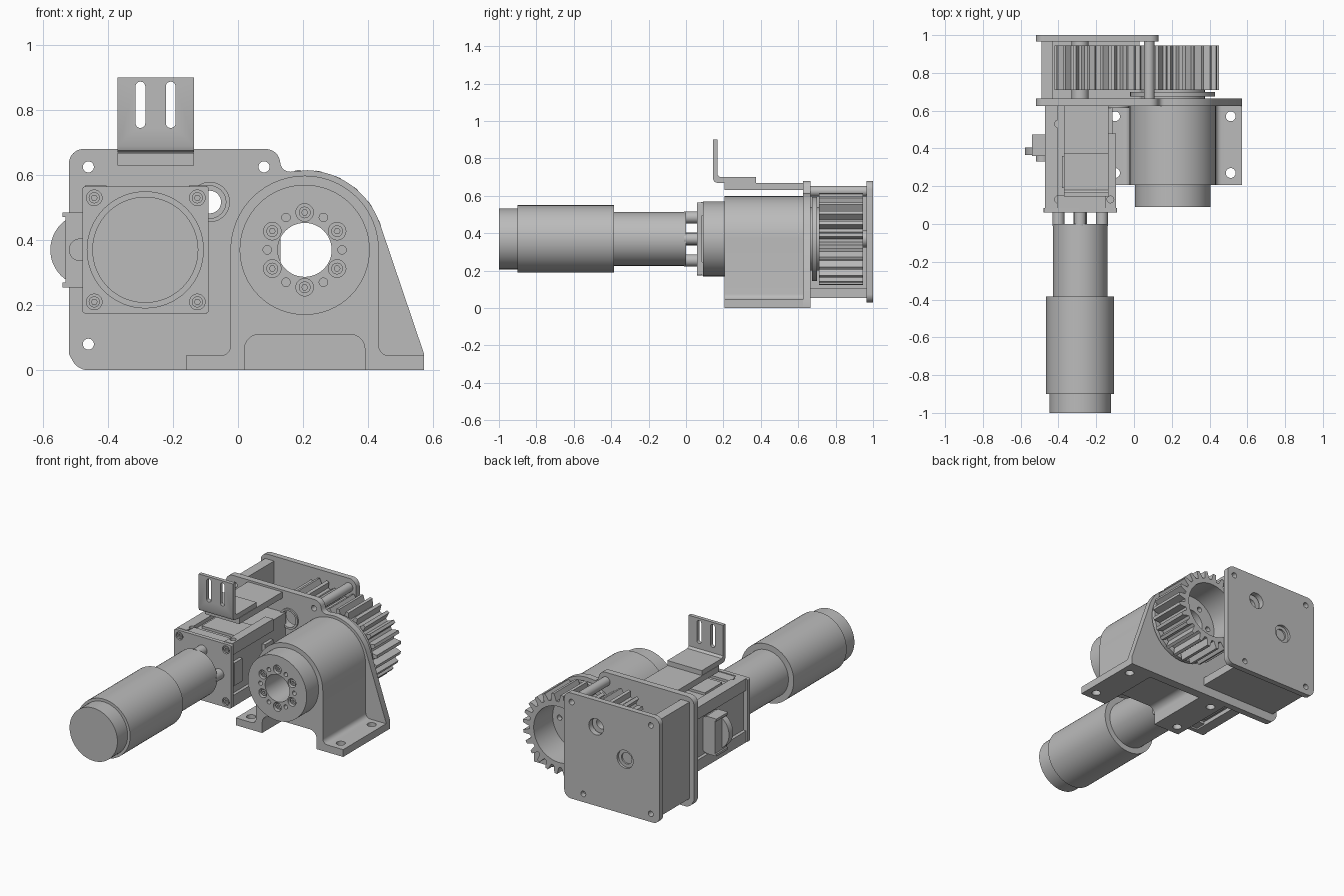
import bpy, bmesh
from math import cos, sin, pi, radians

cube = bpy.data.objects.get("Cube")
if cube:
    bpy.data.objects.remove(cube)

grey = bpy.data.materials.new("machine grey")
grey.use_nodes = True
grey.diffuse_color = (0.5, 0.5, 0.5, 1)
grey.node_tree.nodes["Principled BSDF"].inputs["Base Color"].default_value = (0.5, 0.5, 0.5, 1)

MOTOR, IDLER, OUTPUT = (-0.285, 0.37), (-0.087, 0.517), (0.205, 0.37)
POSTS = [(-0.46, 0.625), (0.08, 0.625), (-0.46, 0.08), (0.0, 0.08)]


def prism(name, pts, a, b, axis="y"):
    """Extrude a flat outline from a to b along the given axis."""
    place = {"x": lambda u, v, t: (t, u, v),
             "y": lambda u, v, t: (u, t, v),
             "z": lambda u, v, t: (u, v, t)}[axis]
    bm = bmesh.new()
    face = bm.faces.new([bm.verts.new(place(u, v, a)) for u, v in pts])
    ext = bmesh.ops.extrude_face_region(bm, geom=[face])
    for v in [g for g in ext["geom"] if isinstance(g, bmesh.types.BMVert)]:
        v.co["xyz".index(axis)] = b
    bmesh.ops.recalc_face_normals(bm, faces=bm.faces)
    mesh = bpy.data.meshes.new(name)
    bm.to_mesh(mesh)
    bm.free()
    mesh.materials.append(grey)
    ob = bpy.data.objects.new(name, mesh)
    bpy.context.collection.objects.link(ob)
    return ob


def arc(c, r, start, end, n=8):
    steps = [radians(start + (end - start) * i / n) for i in range(n + 1)]
    return [(c[0] + r * cos(t), c[1] + r * sin(t)) for t in steps]


def circle(c, r, n=48):
    return arc(c, r, 0, 360, n)[:-1]


def rect(u0, v0, u1, v1, r=0.0):
    if not r:
        return [(u0, v0), (u1, v0), (u1, v1), (u0, v1)]
    return (arc((u1 - r, v0 + r), r, -90, 0) + arc((u1 - r, v1 - r), r, 0, 90)
            + arc((u0 + r, v1 - r), r, 90, 180) + arc((u0 + r, v0 + r), r, 180, 270))


def boolean(ob, tools, mode="DIFFERENCE"):
    """Apply each tool to the part and throw the tool away."""
    for tool in tools:
        mod = ob.modifiers.new("cut", "BOOLEAN")
        mod.object, mod.operation, mod.solver = tool, mode, "EXACT"
        bpy.context.view_layer.update()
        result = ob.evaluated_get(bpy.context.evaluated_depsgraph_get())
        mesh = bpy.data.meshes.new_from_object(result)
        ob.modifiers.clear()
        ob.data = mesh
        bpy.data.objects.remove(tool)


def hole(c, r, a, b, axis="y", n=24):
    return prism("cutter", circle(c, r, n), a, b, axis)


def gear(name, c, teeth, root, tip, a, b, turn=0.0):
    pts = []
    for i in range(teeth):
        for frac, r in ((-0.34, root), (-0.14, tip), (0.14, tip), (0.34, root)):
            t = turn + 2 * pi * (i + frac) / teeth
            pts.append((c[0] + r * cos(t), c[1] + r * sin(t)))
    return prism(name, pts, a, b)


# Upright mounting plate, rounded on the left and sloping down on the right
outline = (arc((-0.46, 0.055), 0.055, 270, 210) + [(-0.52, 0.05)]
           + arc((-0.475, 0.635), 0.045, 180, 90) + arc((0.085, 0.635), 0.045, 90, 20)
           + arc((0.16, 0.64), 0.03, 200, 270, 4) + arc(OUTPUT, 0.245, 88, 18.5, 20)
           + [(0.572, 0.05), (0.572, 0)])
plate = prism("mounting_plate", outline, 0.625, 0.665)
boolean(plate, [hole(p, 0.017, 0.5, 0.8) for p in POSTS[:3]]
        + [hole(IDLER, 0.05, 0.5, 0.8), hole(OUTPUT, 0.083, 0.5, 0.8, n=48)])
idler_rim = prism("idler_bearing_rim", circle(IDLER, 0.062), 0.615, 0.63)
boolean(idler_rim, [hole(IDLER, 0.05, 0.5, 0.8)])

# Arched bearing housing with foot flanges and an open underside
arch = prism("bearing_housing", arc(OUTPUT, 0.228, 0, 180, 40)
             + arc((-0.053, 0.075), 0.03, 0, -90, 5) + [(-0.16, 0.045), (-0.16, 0), (0.572, 0), (0.572, 0.045)]
             + arc((0.463, 0.075), 0.03, 270, 180, 5), 0.207, 0.627)
tunnel = [(0.02, -0.1), (0.39, -0.1)] + arc((0.345, 0.065), 0.045, 0, 90) + arc((0.065, 0.065), 0.045, 90, 180)
boolean(arch, [prism("cutter", tunnel, 0.1, 0.61), hole(OUTPUT, 0.083, 0, 0.8, n=48)]
        + [hole((x, y), 0.026, -0.1, 0.3, "z") for x in (-0.1, 0.512) for y in (0.27, 0.57)])

# Output hub with its ring of screw holes
hub = prism("output_hub", circle(OUTPUT, 0.2, 64), 0.09, 0.22)
cutters = [hole(OUTPUT, 0.083, 0, 0.8, n=48)]
for i in range(12):
    spot = arc(OUTPUT, 0.115, i * 30, 360)[0]
    cutters.append(hole(spot, 0.027 if i % 2 else 0.013, 0, 0.12 if i % 2 else 0.18, n=20))
    if i % 2:
        screw = prism("hub_screw", circle(spot, 0.018, 20), 0.1, 0.13)
        boolean(screw, [hole(spot, 0.009, 0, 0.115, n=6)])
boolean(hub, cutters)
shoulder = prism("hub_rear_shoulder", circle(OUTPUT, 0.225, 64), 0.675, 0.7)
boolean(shoulder, [hole(OUTPUT, 0.083, 0, 0.8, n=48)])
spigot = prism("hub_rear_spigot", circle(OUTPUT, 0.17), 0.66, 0.715)
boolean(spigot, [hole(OUTPUT, 0.083, 0, 0.8, n=48)])

# Gear train
big = gear("output_gear", OUTPUT, 24, 0.202, 0.246, 0.71, 0.945, radians(5))
boolean(big, [hole(OUTPUT, 0.172, 0.76, 1, n=64), hole(OUTPUT, 0.083, 0.6, 1, n=48)]
        + [hole(arc(OUTPUT, 0.125, i * 60, 360)[0], 0.016, 0.73, 0.9, n=16) for i in range(6)])
small = gear("idler_gear", IDLER, 12, 0.09, 0.124, 0.71, 0.945, radians(12))
boolean(small, [hole(IDLER, 0.035, 0.6, 1)])
gear("motor_pinion", MOTOR, 14, 0.1, 0.136, 0.71, 0.945)
prism("pinion_shaft", circle(MOTOR, 0.045), 0.6, 0.975)

# Rear cover, its bent side walls and the free corner post
cover = prism("rear_cover", rect(-0.52, 0.03, 0.13, 0.68, 0.045), 0.965, 1.0)
wall = prism("cover_wall", [(-0.49, 0.055), (0.03, 0.055), (0.03, 0.105), (-0.43, 0.105),
                            (-0.43, 0.65), (-0.49, 0.65)], 0.66, 0.97)
post = prism("corner_post", circle(POSTS[1], 0.028), 0.66, 0.97)
boolean(cover, [hole(p, 0.017, 0.9, 1.1) for p in POSTS]
        + [hole(IDLER, 0.05, 0.9, 1.1), hole(MOTOR, 0.055, 0.985, 1.1), hole(MOTOR, 0.035, 0.9, 1.1)])
boolean(wall, [hole(p, 0.017, 0.6, 1.1) for p in (POSTS[0], POSTS[2])])
boolean(post, [hole(POSTS[1], 0.017, 0.6, 1.1)])

# Motor barrel in stepped sections, on short standoffs
for name, r, a, b in (("motor_end_cap", 0.163, -1.0, -0.89), ("motor_sleeve", 0.18, -0.9, -0.385),
                      ("motor_barrel", 0.144, -0.4, 0.0)):
    prism(name, circle(MOTOR, r, 64), a, b)
for i in range(4):
    prism("motor_standoff", circle(arc(MOTOR, 0.115, i * 90, 360)[0], 0.032, 24), -0.01, 0.07)
prism("motor_shaft", circle(MOTOR, 0.035, 24), -0.01, 0.07)

# Square gearbox: end plate, core and four corner rails
end_plate = prism("gearbox_end_plate", rect(-0.478, 0.175, -0.09, 0.565, 0.008), 0.06, 0.085)
corners = [(x, z) for x in (-0.442, -0.125) for z in (0.21, 0.53)]
boolean(end_plate, [hole(c, 0.024, 0, 0.075) for c in corners])
for c in corners:
    bolt = prism("gearbox_bolt", circle(c, 0.017, 20), 0.062, 0.08)
    boolean(bolt, [hole(c, 0.009, 0, 0.072, n=6)])
prism("gearbox_core", rect(-0.45, 0.2, -0.115, 0.545), 0.08, 0.63)
for z0, z1 in ((0.175, 0.245), (0.495, 0.568)):
    left = prism("gearbox_left_rail", rect(-0.47, z0, -0.405, z1), 0.08, 0.63)
    right = prism("gearbox_right_rail", rect(-0.15, z0, -0.095, z1), 0.08, 0.48)
    if z0 > 0.3:
        boolean(left, [hole((-0.398 - 0.002, y), 0.02, 0.55, 0.6, "z") for y in (0.13, 0.53)])
        boolean(right, [hole((-0.125, 0.13), 0.018, 0.55, 0.6, "z")])
for z0, z1 in ((0.185, 0.21), (0.53, 0.56)):
    prism("gearbox_cross_bar", rect(-0.405, z0, -0.15, z1), 0.085, 0.15)
    prism("gearbox_band", rect(-0.38, z0, -0.14, z1), 0.19, 0.36)
for y in (0.1, 0.4):
    prism("gearbox_side_lug", rect(-0.13, 0.3, -0.095, 0.44), y, y + 0.08)

# Side connector: mounting block with a rounded boss
prism("connector_block", rect(-0.53, 0.26, -0.45, 0.48, 0.01), 0.36, 0.475)
for z in (0.262, 0.478):
    prism("connector_lip", rect(-0.54, z - 0.007, -0.47, z + 0.007), 0.36, 0.475)
boss = prism("connector_boss", arc((-0.465, 0.37), 0.112, 90, 270, 24), 0.365, 0.405)
prism("connector_pin", circle((-0.485, 0.37), 0.035, 24), 0.33, 0.37)

# Sensor shelf and its slotted upright bracket
prism("bracket_shelf", rect(-0.37, 0.63, -0.135, 0.668), 0.205, 0.64)
bracket = prism("slotted_bracket", [(0.145, 0.9), (0.145, 0.69), (0.151, 0.676), (0.165, 0.67), (0.375, 0.67),
                                    (0.375, 0.7), (0.18, 0.7), (0.168, 0.712), (0.168, 0.9)], -0.37, -0.135, "x")
boolean(bracket, [prism("cutter", rect(x - 0.015, 0.745, x + 0.015, 0.887, 0.0145), 0.1, 0.2)
                  for x in (-0.3, -0.207)])

# Smooth the round parts and keep the machined edges crisp
bpy.ops.object.select_all(action="DESELECT")
for ob in bpy.context.collection.objects:
    if ob.type == "MESH" and ob.data.materials and ob.data.materials[0] == grey:
        ob.select_set(True)
        bpy.context.view_layer.objects.active = ob
bpy.ops.object.shade_smooth_by_angle(angle=radians(28))
